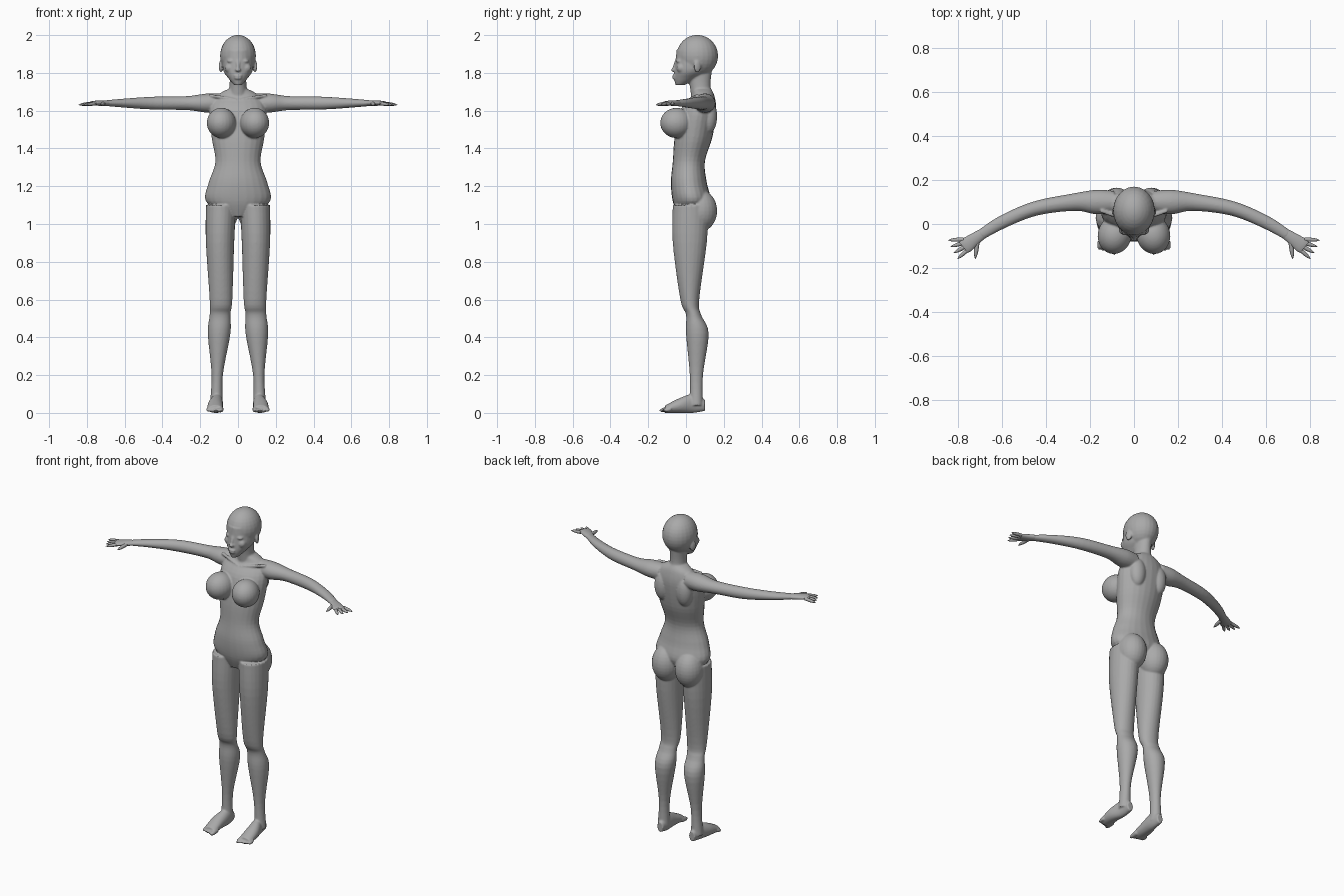
import bpy
import bmesh
from math import cos, sin, pi
from mathutils import Vector, Matrix

default_cube = bpy.data.objects.get("Cube")
if default_cube:
    bpy.data.objects.remove(default_cube, do_unlink=True)

RIGHTWARD = Vector((1, 0, 0))
BACKWARD = Vector((0, 1, 0))
UPWARD = Vector((0, 0, 1))

grey = bpy.data.materials.new("neutral grey")
grey.use_nodes = True
grey.diffuse_color = (.4, .4, .4, 1)
shader = grey.node_tree.nodes["Principled BSDF"]
shader.inputs["Base Color"].default_value = grey.diffuse_color


def spline(rows, steps=5):
    """Resample rows of numbers along a smooth curve through all of them."""
    padded = [rows[0], *rows, rows[-1]]
    result = []
    for before, start, end, after in zip(padded, padded[1:], padded[2:], padded[3:]):
        for step in range(steps):
            t = step / steps
            result.append([q + t / 2 * (r - p + t * (2 * p - 5 * q + 4 * r - s
                           + t * (3 * (q - r) + s - p)))
                           for p, q, r, s in zip(before, start, end, after)])
    return result + [list(rows[-1])]


def loft(bm, rows, across=None, along=UPWARD, sides=24):
    """Skin ellipses given as a centre and two radii, across and along."""
    rows = spline(rows)
    centres = [Vector(row[:3]) for row in rows]
    last = len(rows) - 1
    rings = []
    for index, (centre, row) in enumerate(zip(centres, rows)):
        tangent = centres[min(index + 1, last)] - centres[max(index - 1, 0)]
        sideways = across or tangent.cross(along).normalized()
        ring = []
        for side in range(sides):
            angle = 2 * pi * side / sides
            offset = sideways * row[3] * cos(angle) + along * row[4] * sin(angle)
            ring.append(bm.verts.new(centre + offset))
        rings.append(ring)
    for low, high in zip(rings, rings[1:]):
        for side in range(sides):
            following = (side + 1) % sides
            bm.faces.new((low[side], low[following], high[following], high[side]))
    bm.faces.new(rings[0])
    bm.faces.new(rings[-1])


def column(bm, rows):
    """Upright loft whose rows are height, left, right, front and back."""
    loft(bm, [((left + right) / 2, (front + back) / 2, height,
               (right - left) / 2, (back - front) / 2)
              for height, left, right, front, back in rows], RIGHTWARD, BACKWARD)


def centred_column(bm, rows):
    column(bm, [(height, -half, half, front, back) for height, half, front, back in rows])


def rod(bm, start, end, thickness):
    """Round rod that tapers to a blunt tip."""
    start, end = Vector(start), Vector(end)
    rows = []
    for step in range(6):
        fraction = step / 5
        radius = thickness * (1.05 - fraction ** 4)
        rows.append((*start.lerp(end, fraction), radius, radius))
    loft(bm, rows, sides=12)


def ball(bm, centre, radii, turn=0):
    placement = Matrix.Translation(centre) @ Matrix.Rotation(turn, 4, "Z")
    bmesh.ops.create_uvsphere(bm, u_segments=24, v_segments=16, radius=1,
                              matrix=placement @ Matrix.Diagonal((*radii, 1)))


def mirror_all(bm):
    """Copy everything built so far to the other side."""
    copy = bmesh.ops.duplicate(bm, geom=bm.verts[:] + bm.edges[:] + bm.faces[:])
    for item in copy["geom"]:
        if isinstance(item, bmesh.types.BMVert):
            item.co.x *= -1


def finish(bm, name):
    bmesh.ops.recalc_face_normals(bm, faces=bm.faces)
    mesh = bpy.data.meshes.new(name)
    bm.to_mesh(mesh)
    bm.free()
    mesh.materials.append(grey)
    mesh.shade_smooth()
    obj = bpy.data.objects.new(name, mesh)
    bpy.context.scene.collection.objects.link(obj)
    return obj


def arm_centre(reach):
    """Point on the arm's axis, which sweeps forward past the shoulder."""
    bend = max(reach - .25, 0)
    return reach, .1 - .75 * bend ** 2, 1.64


body = bmesh.new()

# Leg: hip, thigh, knee, shin, calf, ankle and heel
column(body, [
    (1.1, .01, .17, -.07, .12),
    (.9, .02, .17, -.07, .11),
    (.6, .03, .15, -.03, .07),
    (.52, .04, .15, 0, .08),
    (.42, .04, .16, 0, .12),
    (.2, .08, .14, .02, .09),
    (.04, .08, .15, .02, .09)])

# Foot and toes
loft(body, [
    (.11, .1, .04, .02, .03),
    (.11, .04, .05, .03, .05),
    (.12, -.03, .04, .04, .04),
    (.12, -.11, .02, .04, .02)], RIGHTWARD, UPWARD)
for toe in range(5):
    sideways = .09 + .017 * toe
    rod(body, (sideways, -.08, .02), (sideways, -.145 + .006 * toe, .012),
        .01 if toe else .014)

# Arm from shoulder to wrist
arm_sections = [(.09, .05, .05), (.17, .056, .05), (.27, .04, .037),
                (.45, .033, .034), (.6, .03, .024), (.7, .024, .015)]
loft(body, [(*arm_centre(reach), depth, height) for reach, depth, height in arm_sections])

# Chest, seat, shoulder blade and collarbone
ball(body, (.088, -.05, 1.535), (.077, .087, .08), turn=.2)
ball(body, (.08, .075, 1.07), (.083, .09, .11))
ball(body, (.075, .12, 1.57), (.05, .045, .09))
rod(body, (.15, .06, 1.68), (.01, .01, 1.66), .008)

# Ear, eye and cheek
ball(body, (.09, .06, 1.835), (.01, .02, .033), turn=.35)
ball(body, (.037, -.036, 1.862), (.02, .016, .011))
ball(body, (.045, -.026, 1.825), (.025, .024, .025))
mirror_all(body)

# Torso from crotch to base of neck
centred_column(body, [
    (1.04, .06, -.04, .08),
    (1.12, .17, -.07, .13),
    (1.22, .155, -.08, .11),
    (1.33, .12, -.07, .1),
    (1.46, .14, -.06, .14),
    (1.6, .15, -.03, .16),
    (1.68, .11, .03, .15),
    (1.72, .04, .03, .13)])

# Neck, jaw and cranium
centred_column(body, [(1.65, .06, .03, .15), (1.73, .045, .02, .13), (1.83, .045, 0, .14)])
centred_column(body, [
    (1.735, .02, -.055, -.01),
    (1.77, .05, -.063, .06),
    (1.82, .08, -.06, .12),
    (1.92, .08, -.05, .14)])
ball(body, (0, .06, 1.89), (.095, .11, .111))

# Nose and lips
rod(body, (0, -.048, 1.88), (0, -.074, 1.815), .01)
ball(body, (0, -.066, 1.816), (.015, .014, .01))
for height in (1.785, 1.772):
    ball(body, (0, -.061, height), (.022, .012, .007))

# Blend every body part into one skin
skin = finish(body, "body")
blend = skin.modifiers.new("blend", "REMESH")
blend.mode = "VOXEL"
blend.voxel_size = .005
blend.use_smooth_shade = True
soften = skin.modifiers.new("soften", "SMOOTH")
soften.factor = .5
soften.iterations = 5

# Hands: palm, a fan of four fingers, and thumb
hands = bmesh.new()
palm_sections = [(.68, .022, .014), (.72, .028, .015), (.76, .034, .012), (.775, .03, .008)]
loft(hands, [(*arm_centre(reach), width, height) for reach, width, height in palm_sections])
for finger in range(4):
    angle = -.05 - .23 * finger
    knuckle = Vector((.775, -.07, 1.638)) - finger * Vector((.008, .014, 0))
    rod(hands, knuckle, knuckle + .07 * Vector((cos(angle), sin(angle), -.1)), .009)
rod(hands, (.712, -.08, 1.638), (.722, -.16, 1.63), .01)
mirror_all(hands)
finish(hands, "hands")
